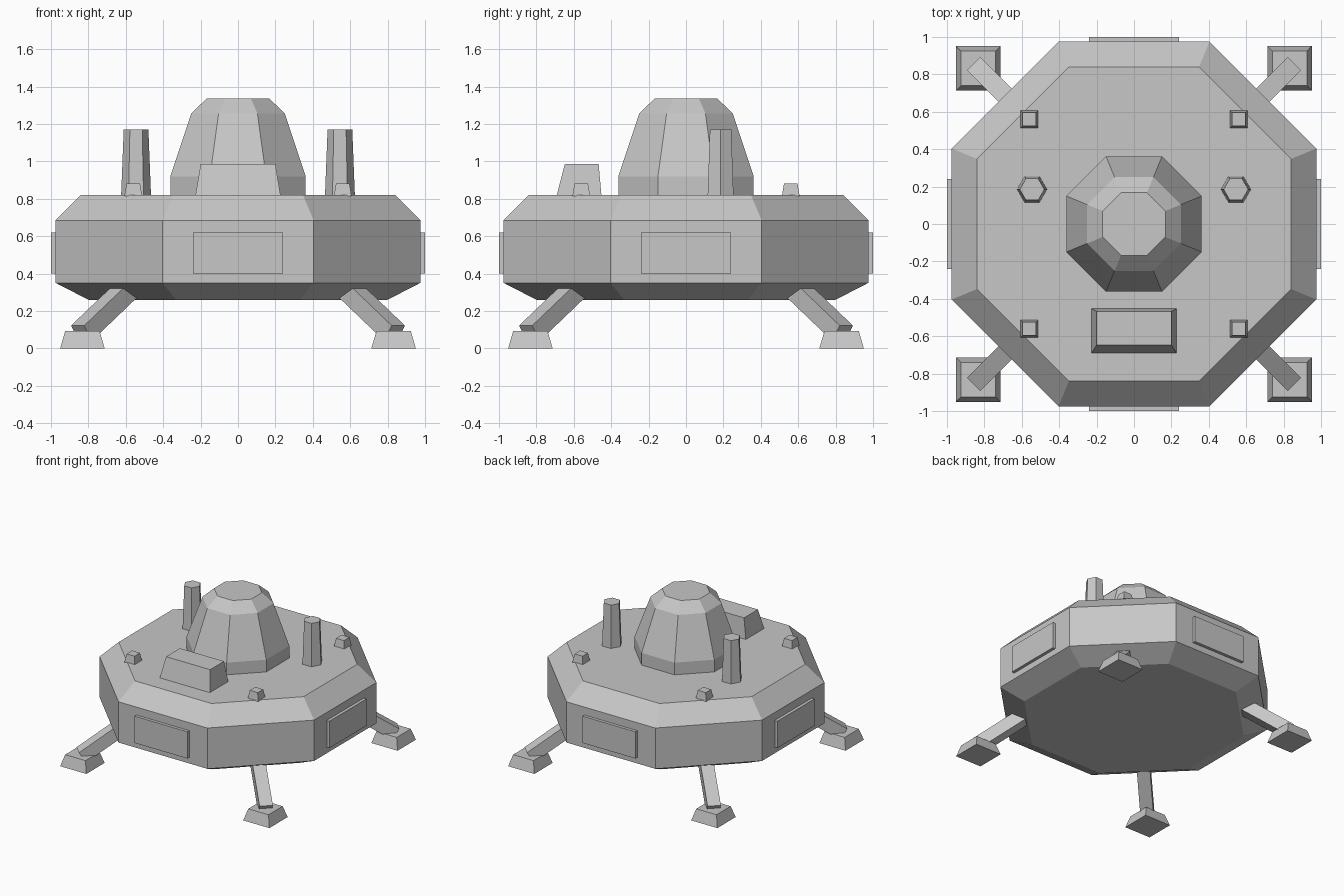
import bpy
import bmesh
import math
from mathutils import Vector, Matrix

cube = bpy.data.objects.get("Cube")
if cube:
    bpy.data.objects.remove(cube, do_unlink=True)

grey = bpy.data.materials.new("plain grey")
grey.use_nodes = True
colour = (0.57, 0.57, 0.57, 1)
grey.diffuse_color = colour
grey.node_tree.nodes["Principled BSDF"].inputs["Base Color"].default_value = colour


def loft(name, rings, matrix=Matrix()):
    """Flat-faced solid through a stack of matching rings, bottom to top."""
    bm = bmesh.new()
    loops = [[bm.verts.new(matrix @ Vector(p)) for p in ring] for ring in rings]
    n = len(loops[0])
    for low, high in zip(loops, loops[1:]):
        for i in range(n):
            j = (i + 1) % n
            bm.faces.new((low[i], low[j], high[j], high[i]))
    bm.faces.new(loops[0][::-1])
    bm.faces.new(loops[-1])
    bmesh.ops.recalc_face_normals(bm, faces=bm.faces)
    mesh = bpy.data.meshes.new(name)
    bm.to_mesh(mesh)
    bm.free()
    mesh.materials.append(grey)
    obj = bpy.data.objects.new(name, mesh)
    bpy.context.collection.objects.link(obj)
    return obj


def polygon(sides, radius, z, turn=0.0):
    angles = [turn + math.tau * i / sides for i in range(sides)]
    return [(radius * math.cos(a), radius * math.sin(a), z) for a in angles]


def octagon(apothem, z):
    return polygon(8, apothem / math.cos(math.pi / 8), z, math.pi / 8)


def rect(x0, x1, y0, y1, z):
    return [(x0, y0, z), (x1, y0, z), (x1, y1, z), (x0, y1, z)]


def square(half, z):
    return rect(-half, half, -half, half, z)


# Body and central dome
loft("hull", [octagon(a, z) for a, z in
              ((0.80, 0.26), (0.975, 0.35), (0.975, 0.685), (0.84, 0.82))])
loft("dome", [octagon(a, z) for a, z in
              ((0.362, 0.81), (0.362, 0.92), (0.25, 1.257), (0.168, 1.335))])

# Sloped box on the front of the deck
loft("front_box", [rect(-0.228, 0.228, -0.692, -0.452, 0.815),
                   rect(-0.2, 0.2, -0.648, -0.467, 0.985)])

# Side panels on the four straight sides
for i, side in enumerate(("front", "left", "back", "right")):
    loft(side + "_panel", [rect(-0.24, 0.24, -1.0, -0.96, z) for z in (0.4, 0.62)],
         Matrix.Rotation(i * math.pi / 2, 4, "Z"))

# Tapered six-sided chimneys
for side, x in (("left", 0.545), ("right", -0.545)):
    loft(side + "_chimney", [polygon(6, 0.08, 0.815), polygon(6, 0.066, 1.17)],
         Matrix.Translation((x, 0.185, 0)))

# Corner deck blocks, legs and feet
for end, sy in (("front", -1), ("back", 1)):
    for side, sx in (("left", 1), ("right", -1)):
        tag = f"{end}_{side}_"
        loft(tag + "deck_block", [square(0.047, 0.815), square(0.036, 0.882)],
             Matrix.Translation((sx * 0.56, sy * 0.56, 0)))
        loft(tag + "foot", [square(0.119, 0), square(0.092, 0.092)],
             Matrix.Translation((sx * 0.832, sy * 0.832, 0)))
        # Square strut from inside the hull down to the foot
        top = Vector((sx * 0.53, sy * 0.53, 0.375))
        bottom = Vector((sx * 0.837, sy * 0.837, 0.081))
        axis = (top - bottom).normalized()
        across = axis.cross(Vector((0, 0, 1))).normalized()
        up = across.cross(axis)
        strut = [[c + 0.05 * (a * across + b * up)
                  for a, b in ((-1, -1), (1, -1), (1, 1), (-1, 1))]
                 for c in (bottom, top)]
        loft(tag + "leg", strut)
